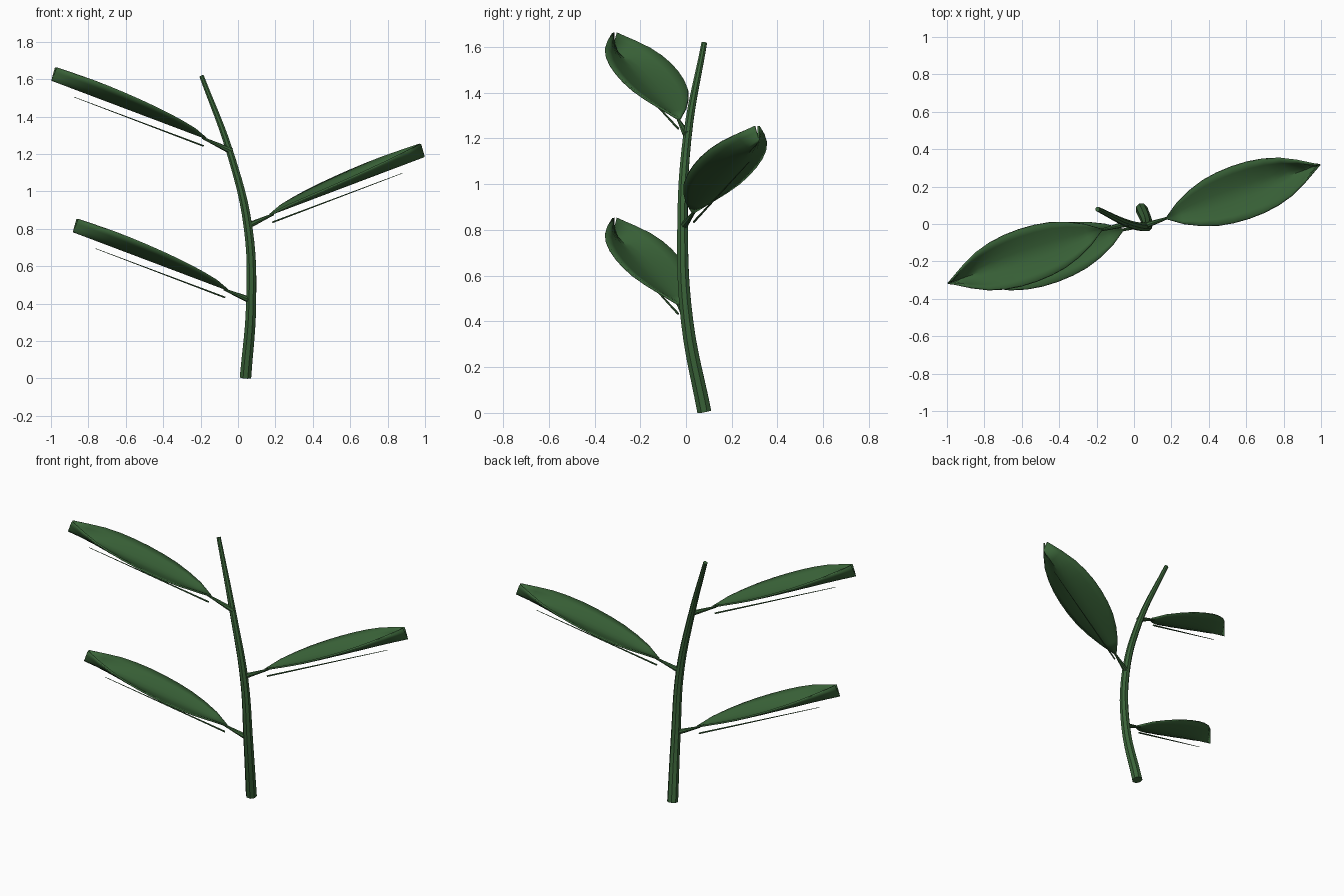
import bpy, bmesh, math
from mathutils import Vector, Matrix

if "Cube" in bpy.data.objects:
    bpy.data.objects.remove(bpy.data.objects["Cube"], do_unlink=True)

# Single foliage colour
green = bpy.data.materials.new("leaf_green")
green.use_nodes = True
green.diffuse_color = (0.042, 0.125, 0.04, 1)
bsdf = next(n for n in green.node_tree.nodes if n.type == 'BSDF_PRINCIPLED')
bsdf.inputs["Base Color"].default_value = green.diffuse_color
bsdf.inputs["Roughness"].default_value = 0.6


def finish(obj, angle=40):
    bpy.ops.object.select_all(action='DESELECT')
    obj.select_set(True)
    bpy.context.view_layer.objects.active = obj
    if obj.type == 'CURVE':
        bpy.ops.object.convert(target='MESH')
    bpy.ops.object.shade_smooth_by_angle(angle=math.radians(angle))


def tube(name, points, radii, rounding=2, steps=6):
    """Capped tapering tube through the points."""
    curve = bpy.data.curves.new(name, 'CURVE')
    curve.dimensions = '3D'
    curve.bevel_depth = 1
    curve.bevel_resolution = rounding
    curve.resolution_u = steps
    curve.use_fill_caps = True
    spline = curve.splines.new('BEZIER')
    spline.bezier_points.add(len(points) - 1)
    for bp, co, r in zip(spline.bezier_points, points, radii):
        bp.co, bp.radius = co, r
        bp.handle_left_type = bp.handle_right_type = 'AUTO'
    curve.materials.append(green)
    obj = bpy.data.objects.new(name, curve)
    bpy.context.collection.objects.link(obj)
    finish(obj)
    return obj


# Half widths of a blade at even steps from base to tip
HALF_WIDTHS = [0.005, 0.062, 0.102, 0.13, 0.144, 0.149, 0.146, 0.133, 0.108, 0.066, 0.014]
COLUMNS = 8


def blade(name, frame, length):
    """Cupped leaf whose rims rise towards a folded tip."""
    bm = bmesh.new()
    rows = []
    last = len(HALF_WIDTHS) - 1
    for i, half in enumerate(HALF_WIDTHS):
        t = i / last
        rise = 0.074 * t ** 0.6
        row = []
        for j in range(COLUMNS + 1):
            v = 2 * j / COLUMNS - 1
            row.append(bm.verts.new((length * t, half * v, rise * abs(v) ** 1.5)))
        rows.append(row)
    for a, b in zip(rows, rows[1:]):
        for j in range(COLUMNS):
            bm.faces.new((a[j], b[j], b[j + 1], a[j + 1]))
    mesh = bpy.data.meshes.new(name)
    bm.to_mesh(mesh)
    bm.free()
    mesh.materials.append(green)
    obj = bpy.data.objects.new(name, mesh)
    bpy.context.collection.objects.link(obj)
    obj.matrix_world = frame
    finish(obj)
    shell = obj.modifiers.new("thickness", 'SOLIDIFY')
    shell.thickness = 0.01
    shell.offset = 1
    return obj


# Main stem
tube("stem",
     [(0.04, 0.08, 0.005), (0.07, 0.005, 0.4), (0.055, -0.015, 0.8),
      (-0.04, 0.005, 1.2), (-0.195, 0.08, 1.618)],
     [0.033, 0.029, 0.025, 0.02, 0.013])

# Leaves: name, joint on the stem, blade base, direction (+1 left, -1 right)
LEAVES = [
    ("lower_right", (0.06, 0.0, 0.42), (-0.057, -0.03, 0.47), -1),
    ("middle_left", (0.05, -0.012, 0.815), (0.172, 0.03, 0.872), 1),
    ("upper_right", (-0.035, 0.003, 1.215), (-0.172, -0.03, 1.28), -1),
]
for name, joint, base, sign in LEAVES:
    reach = Vector((0.826 * sign, 0.288 * sign, 0.312))
    axis = reach.normalized()
    side = Vector((0, 0, 1)).cross(axis).normalized()
    up = axis.cross(side)
    frame = Matrix.Translation(base) @ Matrix((axis, side, up)).transposed().to_4x4()

    blade(name + "_leaf", frame, reach.length)
    tube(name + "_leaf_stalk", [joint, Vector(base) + axis * 0.02], [0.017, 0.006])
    # Slender rib hanging below the blade
    tube(name + "_leaf_rib", [frame @ Vector((0, 0, -0.039)), frame @ Vector((0.78, 0, -0.039))],
         [0.005, 0.0015], rounding=1, steps=1)
